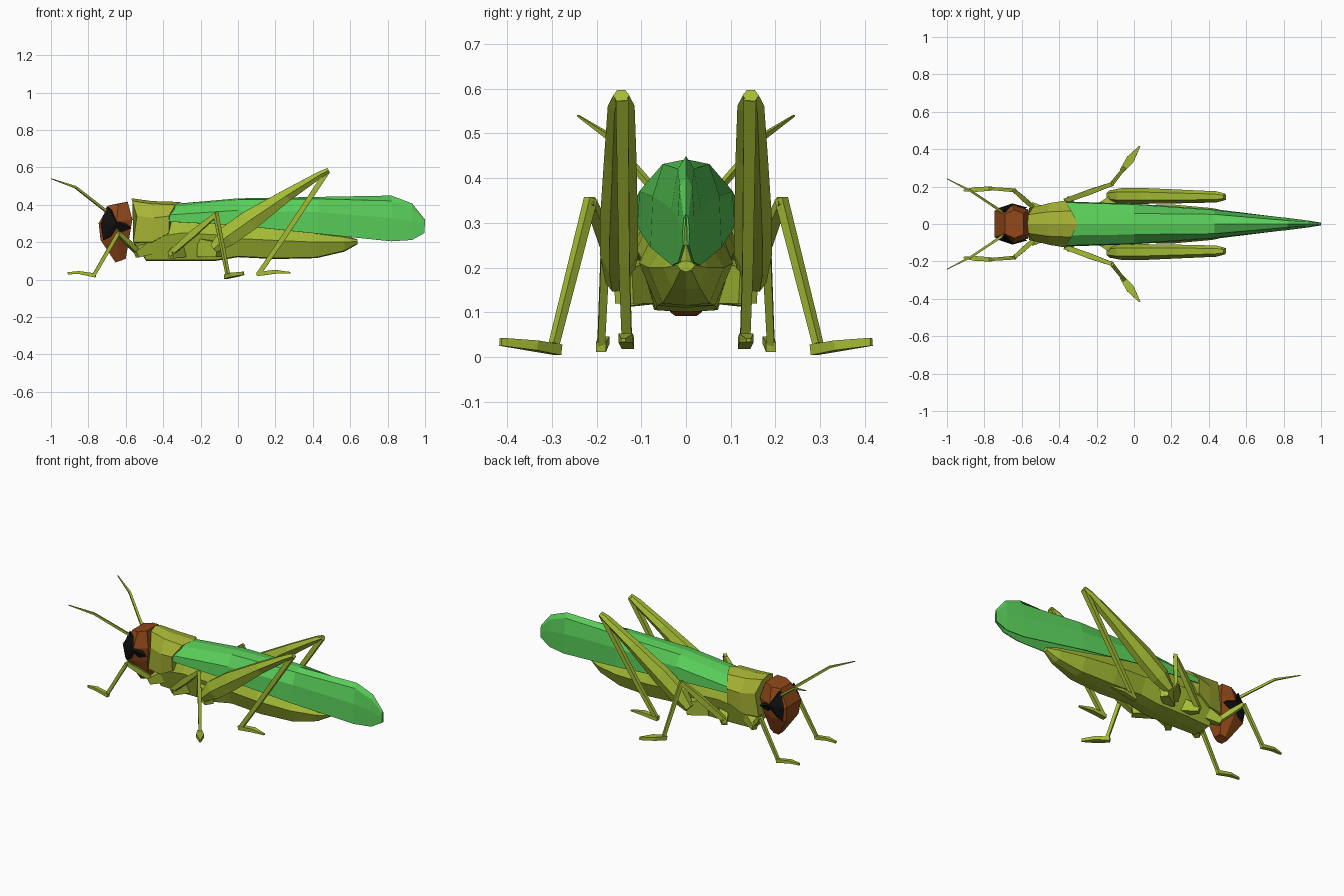
import bpy, bmesh
from mathutils import Vector


def material(name, rgb):
    m = bpy.data.materials.new(name)
    m.diffuse_color = (*rgb, 1)
    return m


OLIVE = material("olive", (0.37, 0.50, 0.035))
SHIELD = material("olive_yellow", (0.38, 0.45, 0.035))
GREEN = material("wing_green", (0.10, 0.62, 0.10))
BROWN = material("brown", (0.28, 0.065, 0.01))
BLACK = material("black", (0.005, 0.005, 0.005))


def finish(name, bm, mat, mirror=False):
    bmesh.ops.recalc_face_normals(bm, faces=bm.faces)
    me = bpy.data.meshes.new(name)
    bm.to_mesh(me)
    bm.free()
    me.materials.append(mat)
    ob = bpy.data.objects.new(name, me)
    bpy.context.collection.objects.link(ob)
    if mirror:
        mod = ob.modifiers.new("mirror", 'MIRROR')
        mod.use_axis = (False, True, False)
        mod.use_mirror_merge = True
    return ob


def loft(name, rings, mat, closed=True, mirror=False):
    """Skin a list of equal-length point rings; closed rings get end caps."""
    bm = bmesh.new()
    vs = [[bm.verts.new(p) for p in r] for r in rings]
    n = len(rings[0])
    for a, b in zip(vs, vs[1:]):
        for i in range(n if closed else n - 1):
            j = (i + 1) % n
            bm.faces.new((a[i], a[j], b[j], b[i]))
    if closed:
        bm.faces.new(vs[0])
        bm.faces.new(vs[-1])
    return finish(name, bm, mat, mirror)


def limb(name, stops, mat=OLIVE, sides=4):
    """Mirrored tapered limb; stops are (x, y, z, half_width, half_height)."""
    pts = [Vector(s[:3]) for s in stops]
    rings = []
    for i, s in enumerate(stops):
        t = (pts[min(i + 1, len(pts) - 1)] - pts[max(i - 1, 0)]).normalized()
        side = t.cross(Vector((0, 0, 1))).normalized()
        up = side.cross(t)
        if sides == 4:
            prof = [(1, 1), (-1, 1), (-1, -1), (1, -1)]
        else:
            prof = [(.5, 1), (-.5, 1), (-1, 0), (-.5, -1), (.5, -1), (1, 0)]
        rings.append([pts[i] + side * a * s[3] + up * b * s[4] for a, b in prof])
    return loft(name, rings, mat, mirror=True)


def full(half):
    """Complete a half ring (y >= 0) by reflecting points off the centre line."""
    return half + [(x, -y, z) for x, y, z in reversed(half) if y > 1e-6]


# Thorax and abdomen: x, half width, bottom, middle, top
body = [(-.56, .07, .20, .27, .36), (-.49, .10, .10, .22, .37),
        (-.30, .115, .10, .25, .39), (-.12, .11, .10, .24, .37),
        (0, .10, .12, .22, .35), (.20, .105, .11, .21, .31),
        (.42, .085, .115, .20, .26), (.57, .05, .15, .20, .235),
        (.64, .02, .19, .205, .215)]
loft("body", [full([(x, 0, t), (x, .65 * w, t - .25 * (t - m)), (x, w, m),
                    (x, .62 * w, b + .005), (x, 0, b)])
              for x, w, b, m, t in body], OLIVE)

# Shield over the thorax, with a pointed rear edge
loft("neck_shield", [
    full([(-.57, 0, .435), (-.565, .05, .42), (-.54, .09, .34), (-.56, .085, .20), (-.52, 0, .19)]),
    full([(-.46, 0, .42), (-.46, .065, .405), (-.45, .112, .33), (-.46, .105, .20), (-.46, 0, .19)]),
    full([(-.30, 0, .415), (-.335, .07, .40), (-.37, .125, .34), (-.37, .118, .25), (-.37, 0, .22)]),
], SHIELD)

# Head: z, front x, middle x, back x, half width
head = [(.10, -.655, -.63, -.60, .035), (.22, -.735, -.65, -.58, .085),
        (.31, -.745, -.65, -.565, .103), (.405, -.69, -.64, -.59, .075)]
loft("head", [full([(f, .7 * w, z - .008), (m, w, z), (b, .75 * w, z + .012)])
              for z, f, m, b, w in head], BROWN)

# Eyes
bm = bmesh.new()
for p in [(-.70, .065, .395), (-.57, .088, .275), (-.72, .074, .21),
          (-.65, .110, .305), (-.735, .082, .30), (-.65, .05, .30)]:
    bm.verts.new(p)
bmesh.ops.convex_hull(bm, input=bm.verts)
finish("eyes", bm, BLACK, mirror=True)

# Folded wings: open half section swept along x, mirrored and thickened
wing = [(-.37, (0, .40), (.06, .385), (.113, .345), (.118, .31)),
        (0, (0, .432), (.055, .425), (.102, .37), (.106, .29)),
        (.43, (0, .44), (.05, .43), (.072, .36), (.077, .245)),
        (.82, (0, .447), (.016, .42), (.03, .33), (.029, .205)),
        (.93, (0, .405), (.012, .38), (.016, .31), (.015, .212)),
        (.998, (0, .32), (.003, .31), (.005, .28), (.004, .25))]
wings = loft("wings", [[(s[0], y, z) for y, z in s[1:]] for s in wing],
             GREEN, closed=False, mirror=True)
sol = wings.modifiers.new("thickness", 'SOLIDIFY')
sol.thickness = .005
sol.offset = 0

# Antennae
limb("antennae", [(-.69, .055, .355, .007, .007), (-.87, .175, .495, .006, .006),
                  (-1, .242, .54, .002, .002)])

# Hind legs
limb("hind_thigh", [(-.13, .15, .165, .030, .025), (-.06, .15, .23, .043, .055),
                    (.06, .15, .315, .042, .055), (.26, .147, .45, .036, .033),
                    (.44, .145, .562, .030, .018), (.485, .145, .585, .018, .014)], sides=6)
limb("hind_shin", [(.48, .143, .582, .014, .014), (.23, .138, .205, .012, .013),
                   (.11, .132, .03, .011, .012)])
limb("hind_foot", [(.10, .13, .03, .014, .012), (.20, .135, .042, .016, .010),
                   (.28, .14, .037, .005, .004)])
limb("hind_hip", [(-.20, .07, .17, .03, .05), (-.10, .14, .16, .025, .04)])

# Middle legs
limb("middle_hip", [(-.30, .06, .16, .03, .04), (-.36, .135, .13, .016, .018)])
limb("middle_thigh", [(-.365, .125, .135, .013, .013), (-.24, .17, .245, .015, .018),
                      (-.115, .215, .35, .010, .010)])
limb("middle_shin", [(-.12, .213, .355, .011, .011), (-.055, .295, .03, .009, .009)])
limb("middle_foot", [(-.065, .285, .016, .012, .012), (-.02, .345, .026, .022, .011),
                     (.03, .415, .034, .004, .009)])

# Front legs
limb("front_hip", [(-.48, .06, .17, .03, .035), (-.545, .10, .135, .015, .018)])
limb("front_thigh", [(-.53, .08, .14, .012, .012), (-.585, .13, .195, .013, .015),
                     (-.642, .18, .25, .010, .010)])
limb("front_shin", [(-.64, .18, .25, .010, .010), (-.77, .19, .025, .008, .009)])
limb("front_foot", [(-.76, .19, .022, .011, .011), (-.85, .184, .038, .013, .008),
                    (-.91, .18, .034, .005, .006)])
